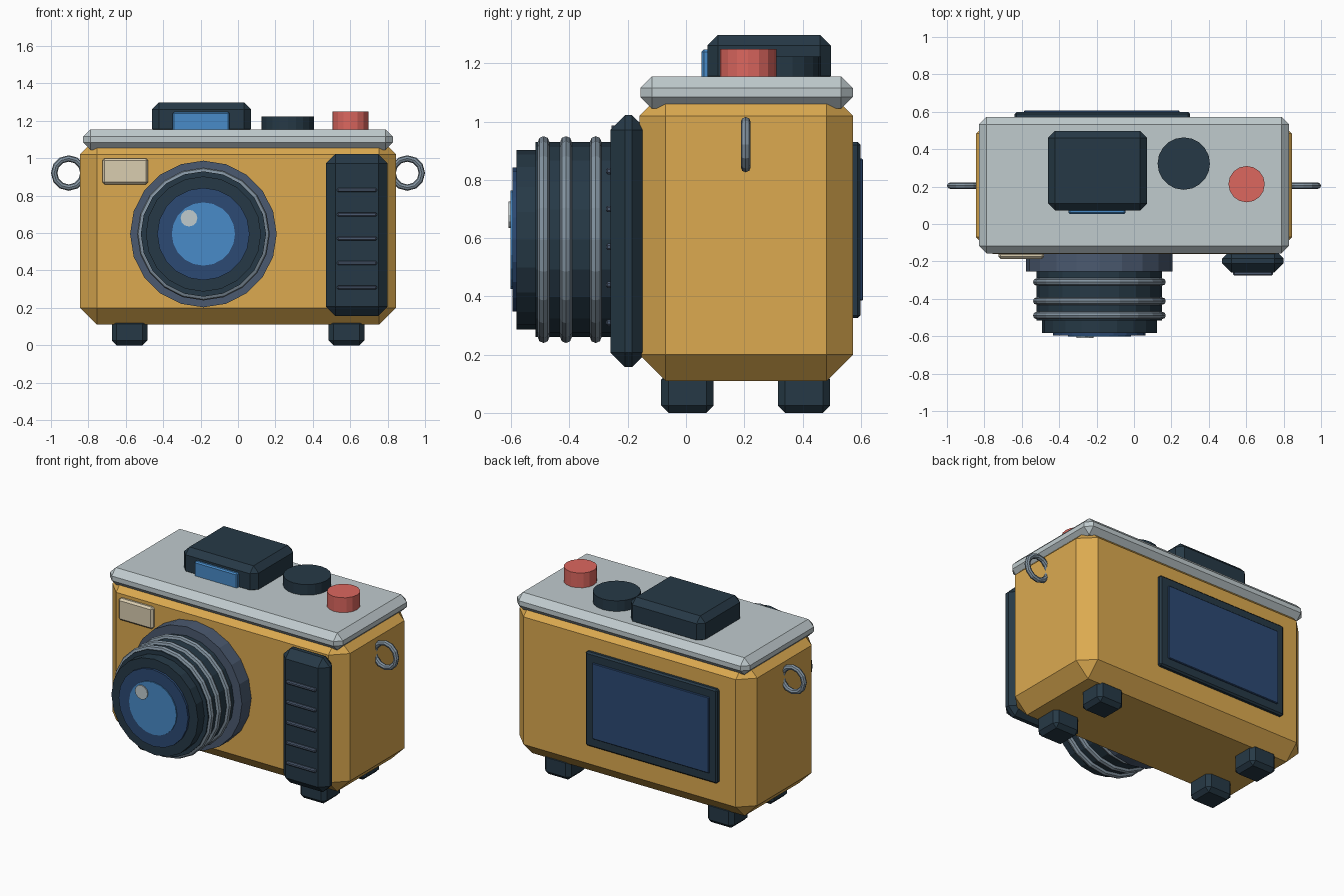
import bpy
from math import pi
from mathutils import Vector

cube = bpy.data.objects.get("Cube")
if cube:
    bpy.data.objects.remove(cube, do_unlink=True)


def material(name, code):
    srgb = [int(code[i:i + 2], 16) / 255 for i in (0, 2, 4)]
    col = [c / 12.92 if c < 0.04 else ((c + 0.055) / 1.055) ** 2.4 for c in srgb] + [1]
    m = bpy.data.materials.new(name)
    m.use_nodes = True
    m.diffuse_color = col
    m.node_tree.nodes["Principled BSDF"].inputs["Base Color"].default_value = col
    return m


mustard = material("mustard", "DCAA50")
silver = material("silver", "C0CBCE")
charcoal = material("charcoal", "263946")
steel = material("steel", "8393A0")
slate = material("slate", "4B5A70")
navy = material("navy", "2C4A74")
blue = material("blue", "488BC8")
cream = material("cream", "DACDB0")
red = material("red", "DC675F")


def finish(name, mat, bevel=0):
    ob = bpy.context.object
    ob.name = name
    ob.data.materials.append(mat)
    if bevel:
        mod = ob.modifiers.new("chamfer", "BEVEL")
        mod.width = bevel
        mod.segments = 1
        mod.limit_method = "ANGLE"
    return ob


def box(name, mat, x, y, z, bevel=0):
    """Chamfered box from its extents along each axis."""
    centre = Vector([sum(r) / 2 for r in (x, y, z)])
    bpy.ops.mesh.primitive_cube_add(size=1, location=centre)
    ob = bpy.context.object
    for v in ob.data.vertices:
        v.co = [c * (r[1] - r[0]) for c, r in zip(v.co, (x, y, z))]
    return finish(name, mat, bevel)


def upright(name, mat, x, y, z, radius, sides):
    bpy.ops.mesh.primitive_cylinder_add(vertices=sides, radius=radius, depth=z[1] - z[0],
                                        location=(x, y, sum(z) / 2))
    return finish(name, mat)


def barrel(name, mat, y, radius, x=-0.185, z=0.595, sides=20):
    """Cylinder lying along y."""
    bpy.ops.mesh.primitive_cylinder_add(vertices=sides, radius=radius, depth=y[1] - y[0],
                                        location=(x, sum(y) / 2, z), rotation=(pi / 2, 0, 0))
    return finish(name, mat)


def ring(name, mat, x, y, z, major, minor, sides):
    bpy.ops.mesh.primitive_torus_add(major_radius=major, minor_radius=minor,
                                     major_segments=sides, minor_segments=8,
                                     location=(x, y, z), rotation=(pi / 2, 0, 0))
    return finish(name, mat)


# Case and top plate
box("body", mustard, (-0.845, 0.845), (-0.16, 0.573), (0.11, 1.11), 0.09)
box("top_plate", silver, (-0.828, 0.828), (-0.157, 0.573), (1.045, 1.155), 0.04)

# Feet
for x, side in ((-0.58, "right"), (0.58, "left")):
    for y, end in ((0.005, "front"), (0.405, "back")):
        box(f"{end}_{side}_foot", charcoal, (x - 0.095, x + 0.095),
            (y - 0.09, y + 0.09), (0, 0.14), 0.025)

# Hand grip with ridges
box("grip", charcoal, (0.47, 0.80), (-0.26, -0.135), (0.157, 1.022), 0.05)
for i in range(5):
    z = 0.31 + i * 0.13
    box(f"grip_ridge_{i + 1}", slate, (0.53, 0.742), (-0.275, -0.25), (z - 0.011, z + 0.011), 0.006)

# Lens
barrel("lens_mount", slate, (-0.255, -0.14), 0.392)
barrel("lens_barrel", charcoal, (-0.517, -0.24), 0.335)
for i, y in enumerate((-0.31, -0.412, -0.489)):
    ring(f"lens_ring_{i + 1}", steel, -0.185, y, 0.595, 0.335, 0.02, 20)
barrel("lens_front", charcoal, (-0.582, -0.50), 0.308)
barrel("lens_outer_glass", navy, (-0.596, -0.57), 0.247)
barrel("lens_inner_glass", blue, (-0.602, -0.58), 0.169)
barrel("lens_glint", silver, (-0.609, -0.60), 0.045, x=-0.262, z=0.68, sides=12)

# Front light window
box("flash_window", cream, (-0.725, -0.48), (-0.186, -0.15), (0.86, 1.0), 0.012)

# Viewfinder, dial and shutter button
box("viewfinder_hump", charcoal, (-0.46, 0.07), (0.073, 0.497), (1.12, 1.298), 0.037)
box("viewfinder_window", blue, (-0.35, -0.045), (0.053, 0.09), (1.14, 1.247), 0.008)
upright("mode_dial", charcoal, 0.266, 0.323, (1.14, 1.223), 0.14, 20)
upright("shutter_button", red, 0.602, 0.213, (1.14, 1.25), 0.097, 16)

# Strap rings
for x, side in ((-0.905, "right"), (0.905, "left")):
    ring(f"{side}_strap_ring", steel, x, 0.205, 0.921, 0.078, 0.017, 12)

# Rear display
box("screen_frame", charcoal, (-0.638, 0.30), (0.56, 0.599), (0.325, 0.93), 0.01)
box("screen", navy, (-0.588, 0.243), (0.58, 0.608), (0.385, 0.873), 0.004)
